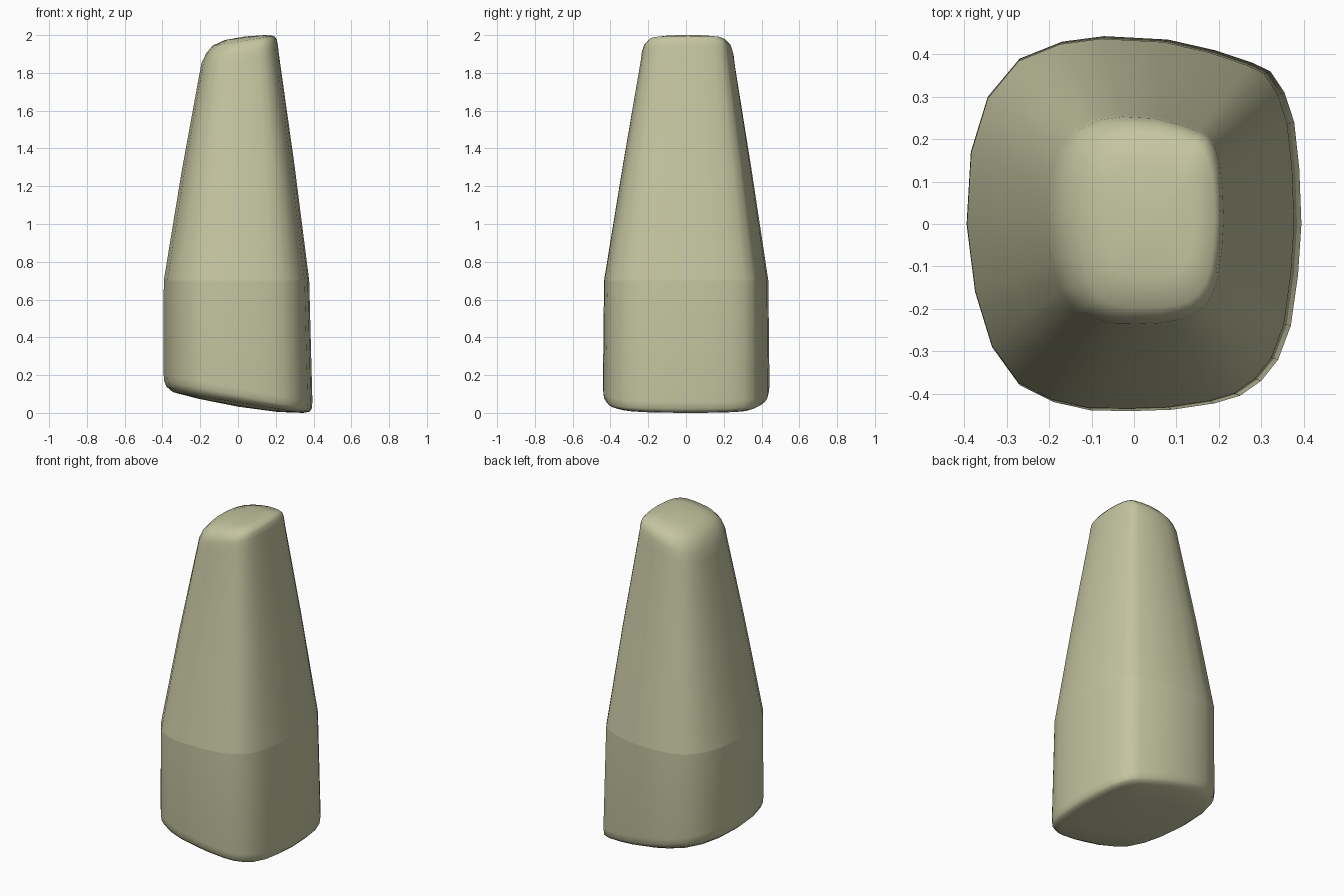
import bpy, bmesh

if "Cube" in bpy.data.objects:
    bpy.data.objects.remove(bpy.data.objects["Cube"])

# Plan outline at the widest level (a soft, slightly uneven rounded rectangle)
OUTLINE = [(-.395, 0), (-.375, -.16), (-.335, -.29), (-.27, -.38), (-.19, -.42),
           (-.1, -.44), (0, -.441), (.09, -.438), (.19, -.423), (.25, -.405),
           (.30, -.37), (.34, -.32), (.37, -.24), (.387, -.12), (.395, 0),
           (.39, .13), (.378, .24), (.355, .31), (.322, .36), (.28, .38),
           (.19, .41), (.08, .435), (-.07, .443), (-.17, .43), (-.27, .39),
           (-.345, .30), (-.385, .17)]

# Levels: height, tilt along x, half width, half depth, x centre, y centre
LEVELS = [(.04, -.035, .21, .24, 0, 0),
          (.055, -.055, .345, .39, 0, 0),
          (.072, -.066, .378, .425, 0, 0),
          (.093, -.073, .390, .437, 0, 0),
          (.13, -.073, .394, .441, 0, 0),
          (.70, 0, .385, .435, -.008, 0),
          (1.30, .02, .298, .341, 0, .004),
          (1.85, .06, .210, .250, .005, .008),
          (1.90, .048, .202, .244, .009, .008),
          (1.94, .037, .187, .232, .018, .008),
          (1.97, .026, .163, .205, .028, .008),
          (1.987, .013, .105, .13, .036, .006)]
CREASE = 5

bm = bmesh.new()
rings = []
for z, tilt, hx, hy, cx, cy in LEVELS:
    rings.append([bm.verts.new((cx + hx * x / .395, cy + hy * y / .442,
                                z + tilt * x / .395)) for x, y in OUTLINE])
n = len(OUTLINE)

# Side walls
for low, high in zip(rings, rings[1:]):
    for i in range(n):
        j = (i + 1) % n
        bm.faces.new((low[i], low[j], high[j], high[i]))

# Slanted caps
for ring, tip in ((rings[0], (0, 0, .033)), (rings[-1], (.04, .005, 1.993))):
    c = bm.verts.new(tip)
    for i in range(n):
        bm.faces.new((ring[i], ring[(i + 1) % n], c))
bmesh.ops.recalc_face_normals(bm, faces=bm.faces)

mesh = bpy.data.meshes.new("tapered_body")
bm.to_mesh(mesh)
bm.free()
body = bpy.data.objects.new("tapered_body", mesh)
bpy.context.collection.objects.link(body)
bpy.context.view_layer.objects.active = body
body.select_set(True)
bpy.ops.object.shade_smooth()

# Crisp line where the straight base meets the taper
for e in mesh.edges:
    if all(v // n == CREASE for v in e.vertices):
        e.use_edge_sharp = True

mat = bpy.data.materials.new("khaki")
mat.diffuse_color = (.56, .56, .36, 1)
mat.use_nodes = True
mat.node_tree.nodes["Principled BSDF"].inputs["Base Color"].default_value = mat.diffuse_color
mesh.materials.append(mat)
